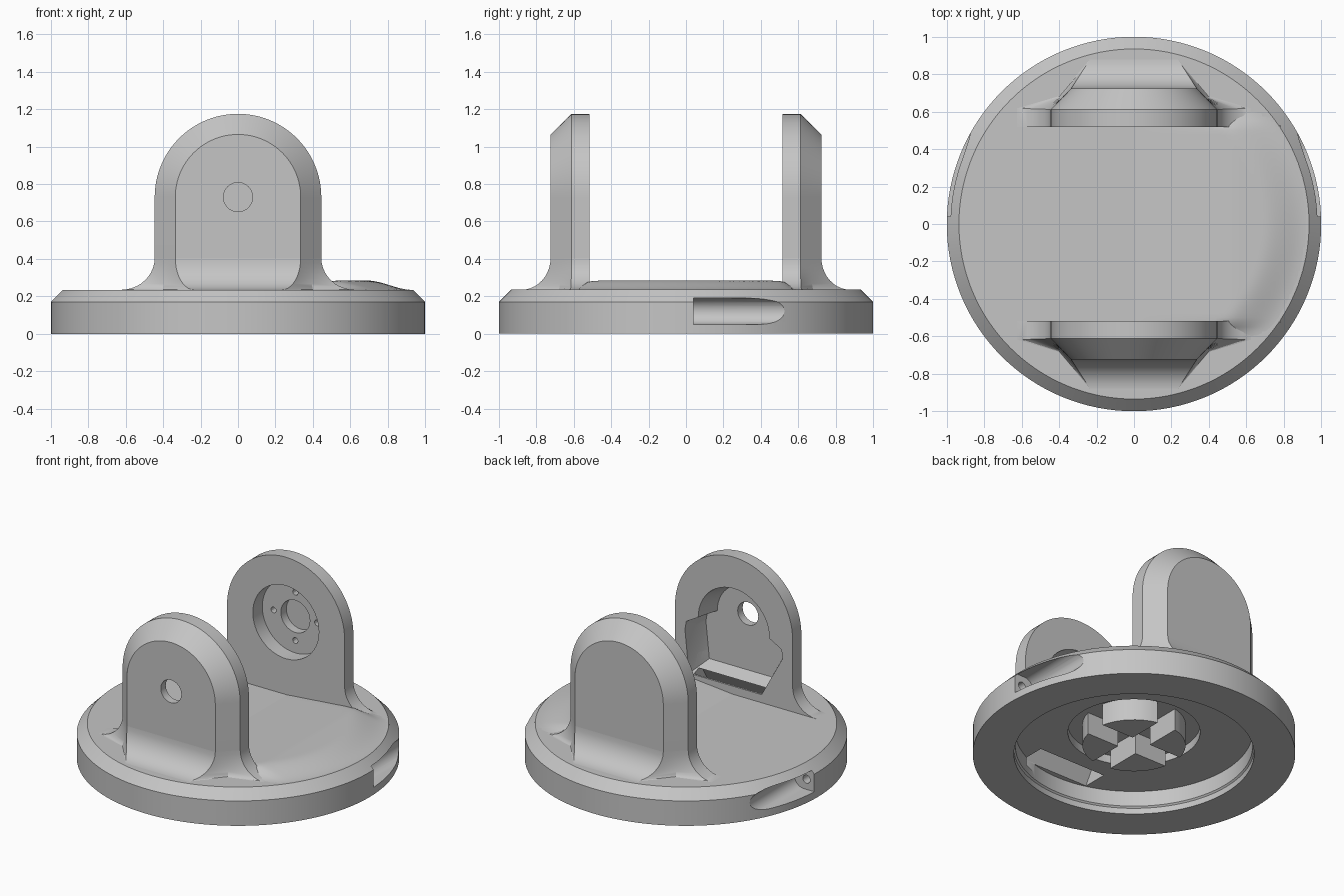
import bpy, bmesh
from math import sin, cos, pi, hypot
from mathutils import Matrix

cube = bpy.data.objects.get("Cube")
if cube:
    bpy.data.objects.remove(cube)

grey = bpy.data.materials.new("plain_grey")
grey.use_nodes = True
grey.diffuse_color = (0.56, 0.56, 0.56, 1)
grey.node_tree.nodes["Principled BSDF"].inputs["Base Color"].default_value = grey.diffuse_color


def make(name, bm):
    bmesh.ops.recalc_face_normals(bm, faces=bm.faces)
    mesh = bpy.data.meshes.new(name)
    bm.to_mesh(mesh)
    bm.free()
    mesh.materials.append(grey)
    obj = bpy.data.objects.new(name, mesh)
    bpy.context.collection.objects.link(obj)
    return obj


def loft(name, rings):
    """Closed solid through matching rings of points."""
    bm = bmesh.new()
    loops = [[bm.verts.new(p) for p in ring] for ring in rings]
    n = len(loops[0])
    for a, b in zip(loops, loops[1:]):
        for i in range(n):
            j = (i + 1) % n
            bm.faces.new((a[i], a[j], b[j], b[i]))
    bm.faces.new(loops[0])
    bm.faces.new(loops[-1])
    return make(name, bm)


def arc(r, cx, cz, start, end, n):
    return [(cx + r * cos(start + (end - start) * i / n),
             cz + r * sin(start + (end - start) * i / n)) for i in range(n + 1)]


def along_y(name, outline, y0, y1):
    return loft(name, [[(x, y, z) for x, z in outline] for y in (y0, y1)])


def rod(name, r, x, z, y0, y1, n=32):
    return along_y(name, arc(r, x, z, 0, 2 * pi, n)[:-1], y0, y1)


def activate(obj):
    bpy.ops.object.select_all(action='DESELECT')
    obj.select_set(True)
    bpy.context.view_layer.objects.active = obj


def cut(objects, cutters):
    for obj in objects:
        activate(obj)
        for c in cutters:
            mod = obj.modifiers.new("cut", 'BOOLEAN')
            mod.operation = 'DIFFERENCE'
            mod.solver = 'EXACT'
            mod.object = c
            bpy.ops.object.modifier_apply(modifier=mod.name)
    for c in cutters:
        bpy.data.objects.remove(c)


# Round base, turned from a profile with a stepped recess underneath
profile = [(0, .235), (.935, .235), (1, .17), (1, 0), (.745, 0), (.745, .04),
           (.735, .05), (.735, .155), (.41, .155), (.41, .21), (0, .21)]
bm = bmesh.new()
verts = [bm.verts.new((x, 0, z)) for x, z in profile]
edges = [bm.edges.new(pair) for pair in zip(verts, verts[1:])]
bmesh.ops.spin(bm, geom=verts + edges, cent=(0, 0, 0), axis=(0, 0, 1),
               angle=2 * pi, steps=128)
bmesh.ops.remove_doubles(bm, verts=bm.verts, dist=1e-4)
base = make("base", bm)

# Mirrored finger slots in the rim, each with a small end bore
for side in (-1, 1):
    slot = [(1.2, .19)] + arc(.07, .92, .12, pi / 2, 1.5 * pi, 16) + [(1.2, .05)]
    cut([base], [along_y("slot_cutter", [(side * x, z) for x, z in slot], .04, .9),
                 rod("bore_cutter", .028, side * .94, .12, -.08, .1, 16)])

# Four wedge tabs of the socket under the base
parts = [base]
for k in range(4):
    edge = [(.07, .07)] + arc(.32, 0, 0, .22, pi / 2 - .22, 10)
    tab = loft("socket_tab", [[(x, y, z) for x, y in edge] for z in (.06, .22)])
    tab.data.transform(Matrix.Rotation(k * pi / 2, 4, 'Z'))
    parts.append(tab)

# Arms: arched plates with a chamfered outer edge and a flared foot
WIDE, NARROW, AXIS = .445, .335, .73
INNER, EDGE, OUTER = .517, .612, .724


def arch(y, r):
    pts = [(-r, .2)] + arc(r, 0, AXIS, pi, 0, 48) + [(r, .2)]
    return [(x, y, z) for x, z in pts]


def foot_ring(side, t):
    # t is the angle along the concave flare, from the base up to the plate
    f, z = 1 - sin(t), .235 + .17 * (1 - cos(t))
    half = [(WIDE + .18 * f, INNER), (WIDE + .18 * f, EDGE + .006 * f),
            (.39 + .012 * f, .668 + .014 * f), (NARROW - .1 * f, OUTER + .155 * f)]
    pts = half + [(-x, y) for x, y in reversed(half)]
    return [(x, side * y, z) for x, y in pts]


arms = {}
for label, side in (("front", -1), ("back", 1)):
    plate = loft(label + "_arm", [arch(side * INNER, WIDE), arch(side * EDGE, WIDE),
                                  arch(side * OUTER, NARROW)])
    rings = [foot_ring(side, i * pi / 20) for i in range(11)]
    rings.insert(0, [(x, y, .215) for x, y, z in rings[0]])
    foot = loft(label + "_arm_foot", rings)
    arms[label] = [plate, foot]
    parts += arms[label]

# Front arm: tapered inner pocket, pivot hole and sloped cable opening into the base
pocket = [(-.21, .29), (-.37, .58), (-.36, .64)] + arc(.27, 0, .69, pi, 0, 24) \
    + [(.36, .64), (.37, .58), (.34, .29)]
pocket_rings = [[(x * s, y, .68 + (z - .68) * s) for x, z in pocket]
                for y, s in ((-.4, 1), (-.53, 1), (-.67, .86))]
cut(arms["front"], [loft("pocket_cutter", pocket_rings),
                    rod("pivot_cutter", .078, 0, AXIS, -.9, -.5)])
opening = [(-.70, .1), (-.53, .1), (-.53, .31), (-.61, .31), (-.70, .16)]
cut(arms["front"] + [base], [loft("cable_cutter", [[(x, y, z) for y, z in opening]
                                                   for x in (-.2, .31)])])

# Back arm: round motor seat with a centre bore and screw holes
cutters = [rod("seat_cutter", .25, 0, AXIS, .4, .62, 48),
           rod("centre_cutter", .11, 0, AXIS, .55, .68)]
for k in range(4):
    a = k * pi / 2
    cutters.append(rod("screw_cutter", .02, .165 * cos(a), AXIS + .165 * sin(a), .6, .67, 12))
cut(arms["back"][:1], cutters)


# Raised swell of the floor, rising toward one side and blending into the rim
def ease(v):
    v = min(max(v, 0), 1)
    return v * v * (3 - 2 * v)


bm = bmesh.new()
bmesh.ops.create_grid(bm, x_segments=44, y_segments=52, size=1)
for v in bm.verts:
    x, y = .42 + .53 * v.co.x, .65 * v.co.y
    rise = min(max(x / .53, 0), 1) * ease((.93 - hypot(x, y)) / .24) * ease((.61 - abs(y)) / .1)
    v.co = (x, y, .2345 + .05 * rise)
hidden = []
for f in bm.faces:
    c = f.calc_center_median()
    flat = all(v.co.z < .2355 for v in f.verts)
    if flat or (abs(c.y) > .525 and c.x < .44):
        hidden.append(f)
bmesh.ops.delete(bm, geom=hidden, context='FACES')
swell = make("floor_swell", bm)
if swell.data.polygons[0].normal.z < 0:
    swell.data.flip_normals()
parts.append(swell)

# Smooth shading with crisp edges
for obj in parts:
    activate(obj)
    bpy.ops.object.shade_smooth_by_angle(angle=pi / 7)
